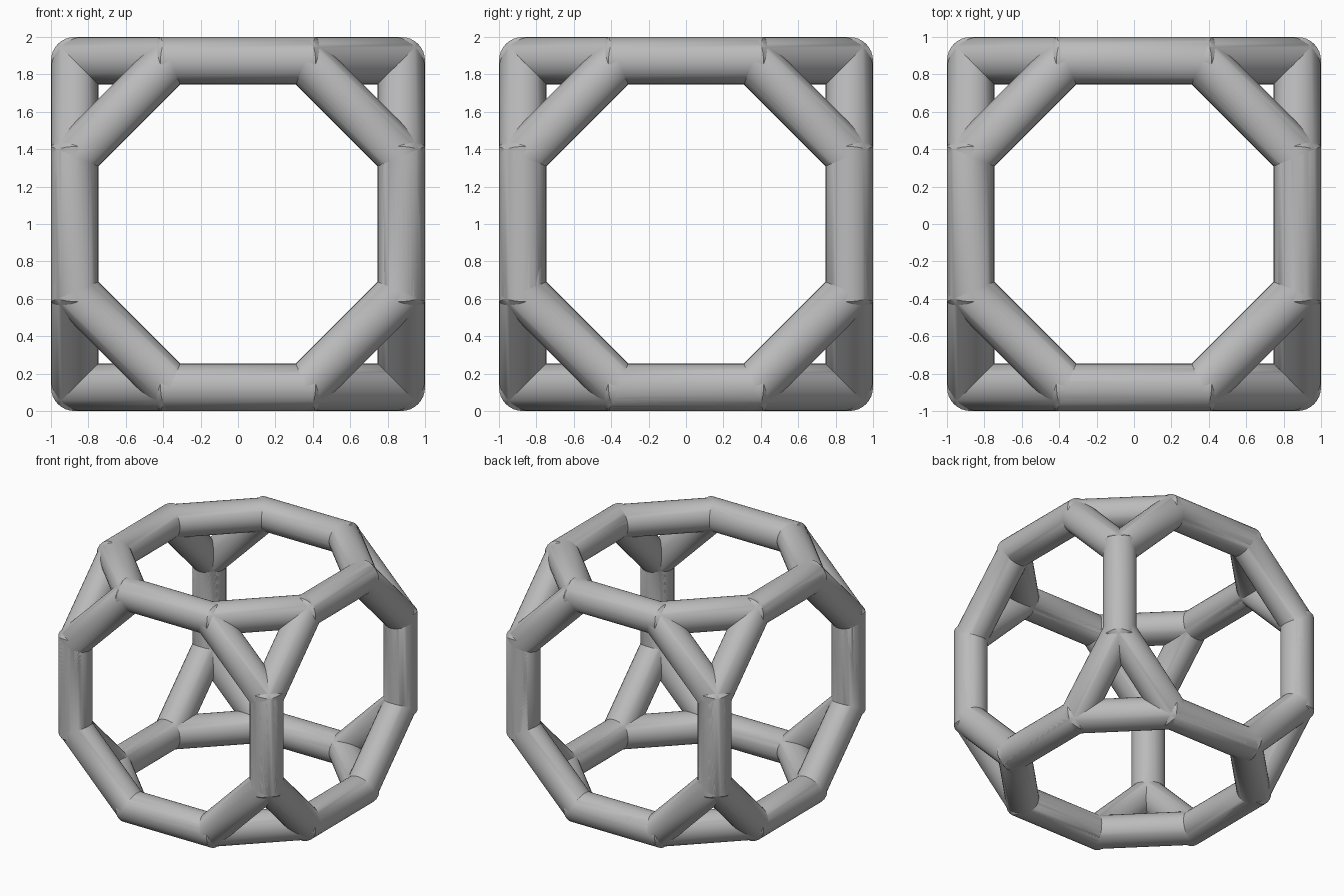
import bpy, bmesh
from math import pi, cos, sin, tan
from mathutils import Matrix, Vector

cube = bpy.data.objects.get("Cube")
if cube:
    bpy.data.objects.remove(cube, do_unlink=True)

RADIUS = 0.127          # tube radius
AXIS = 1 - RADIUS       # distance of each ring's centre line from the middle
SIDES = 32
CORNERS = 8

grey = bpy.data.materials.new("plain grey")
grey.use_nodes = True
colour = (0.5, 0.5, 0.5, 1)
grey.diffuse_color = colour
grey.node_tree.nodes["Principled BSDF"].inputs["Base Color"].default_value = colour


def octagon_ring(name, rotation):
    """Octagonal tube with mitred corners, lying in one face of the frame."""
    bm = bmesh.new()
    loops = []
    for i in range(CORNERS):
        turn = (i + 0.5) * 2 * pi / CORNERS
        outward = Vector((cos(turn), sin(turn), 0)) / cos(pi / CORNERS)
        loop = []
        for j in range(SIDES):
            t = 2 * pi * j / SIDES
            point = outward * (AXIS + RADIUS * cos(t))
            point.z = AXIS + RADIUS * sin(t)
            loop.append(bm.verts.new(point))
        loops.append(loop)
    for i in range(CORNERS):
        a, b = loops[i], loops[(i + 1) % CORNERS]
        for j in range(SIDES):
            k = (j + 1) % SIDES
            bm.faces.new((a[j], b[j], b[k], a[k]))
    bmesh.ops.recalc_face_normals(bm, faces=bm.faces)
    bm.transform(Matrix.Translation((0, 0, 1)) @ rotation)
    mesh = bpy.data.meshes.new(name)
    bm.to_mesh(mesh)
    bm.free()
    mesh.materials.append(grey)
    ring = bpy.data.objects.new(name, mesh)
    bpy.context.collection.objects.link(ring)
    return ring


# One ring on each side of the frame
facings = {
    "top_ring": (0, "X"), "bottom_ring": (pi, "X"),
    "front_ring": (pi / 2, "X"), "back_ring": (-pi / 2, "X"),
    "left_ring": (pi / 2, "Y"), "right_ring": (-pi / 2, "Y"),
}
bpy.ops.object.select_all(action="DESELECT")
for name, (angle, axis) in facings.items():
    ring = octagon_ring(name, Matrix.Rotation(angle, 4, axis))
    ring.select_set(True)
    bpy.context.view_layer.objects.active = ring

bpy.ops.object.shade_smooth_by_angle(angle=pi / 6)
